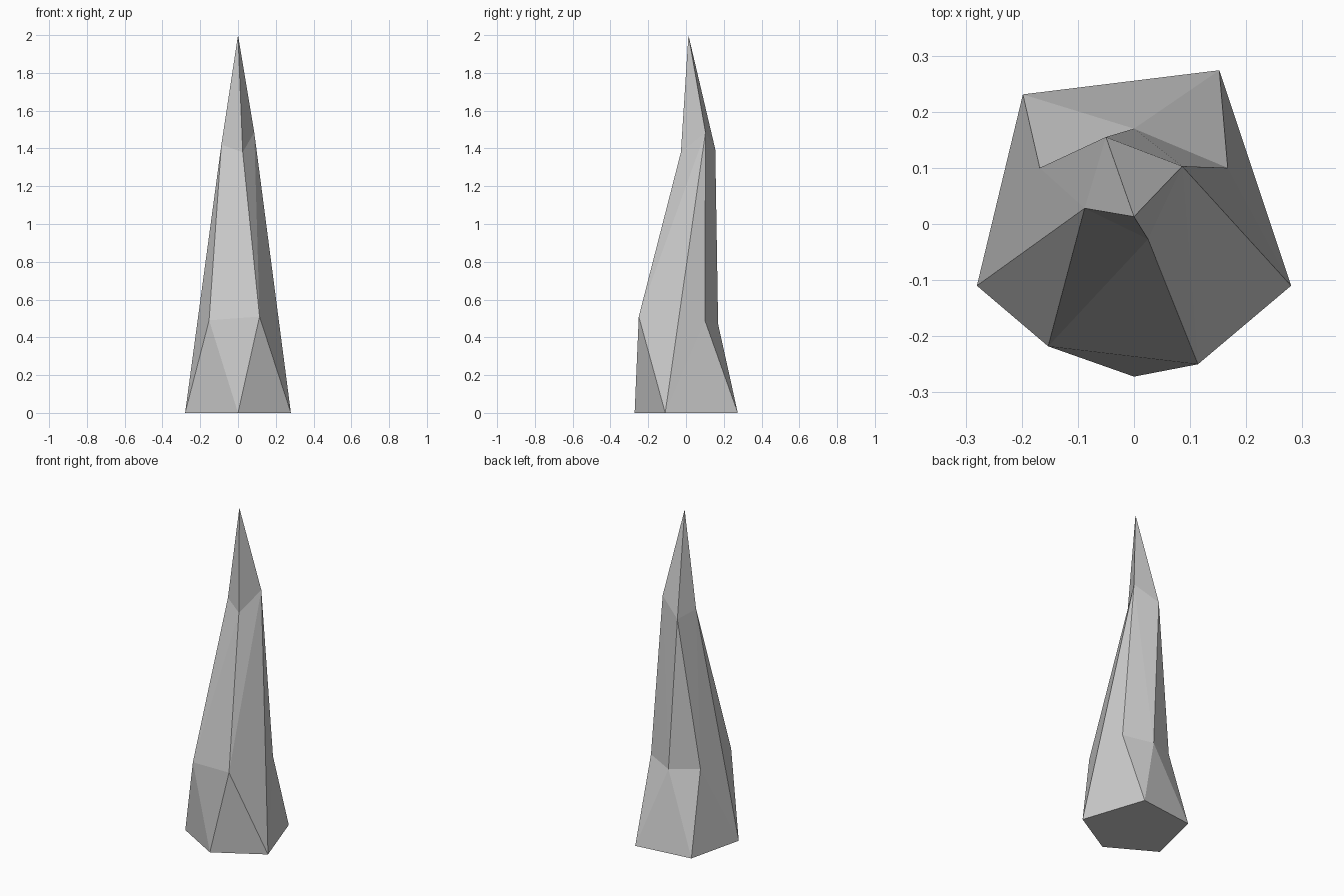
import bpy
import bmesh

default = bpy.data.objects.get("Cube")
if default:
    bpy.data.objects.remove(default, do_unlink=True)


def make_material(name, colour):
    mat = bpy.data.materials.new(name)
    mat.use_nodes = True
    mat.diffuse_color = colour
    mat.node_tree.nodes["Principled BSDF"].inputs["Base Color"].default_value = colour
    return mat


# Rings of the faceted spike: foot pentagon, waist, shoulder and tip
corners = {
    "a": (0, -.272, 0), "b": (.28, -.11, 0), "c": (.152, .274, 0),
    "d": (-.198, .231, 0), "e": (-.28, -.11, 0),
    "f": (-.153, -.218, .49), "g": (.114, -.25, .51), "h": (.167, .1, .49),
    "k": (0, .17, .47), "i": (-.168, .1, .49),
    "n": (-.088, .028, 1.42), "o": (.025, -.027, 1.38),
    "m": (.086, .103, 1.485), "l": (-.05, .155, 1.395),
    "p": (0, .013, 2),
}

# Facets named by their corners, from the foot upwards
facets = """
    edcba eaf agf abg bch ckh cdk dik dei
    bmg bhm gmo fgo fon efn eni inl ilk klm kmh
    nop omp mlp lnp
""".split()

bm = bmesh.new()
points = {key: bm.verts.new(co) for key, co in corners.items()}
for facet in facets:
    bm.faces.new([points[key] for key in facet])
bmesh.ops.recalc_face_normals(bm, faces=bm.faces)

mesh = bpy.data.meshes.new("crystal_spike")
bm.to_mesh(mesh)
bm.free()
mesh.materials.append(make_material("pale_grey", (.6, .6, .6, 1)))
spike = bpy.data.objects.new("crystal_spike", mesh)
bpy.context.collection.objects.link(spike)
